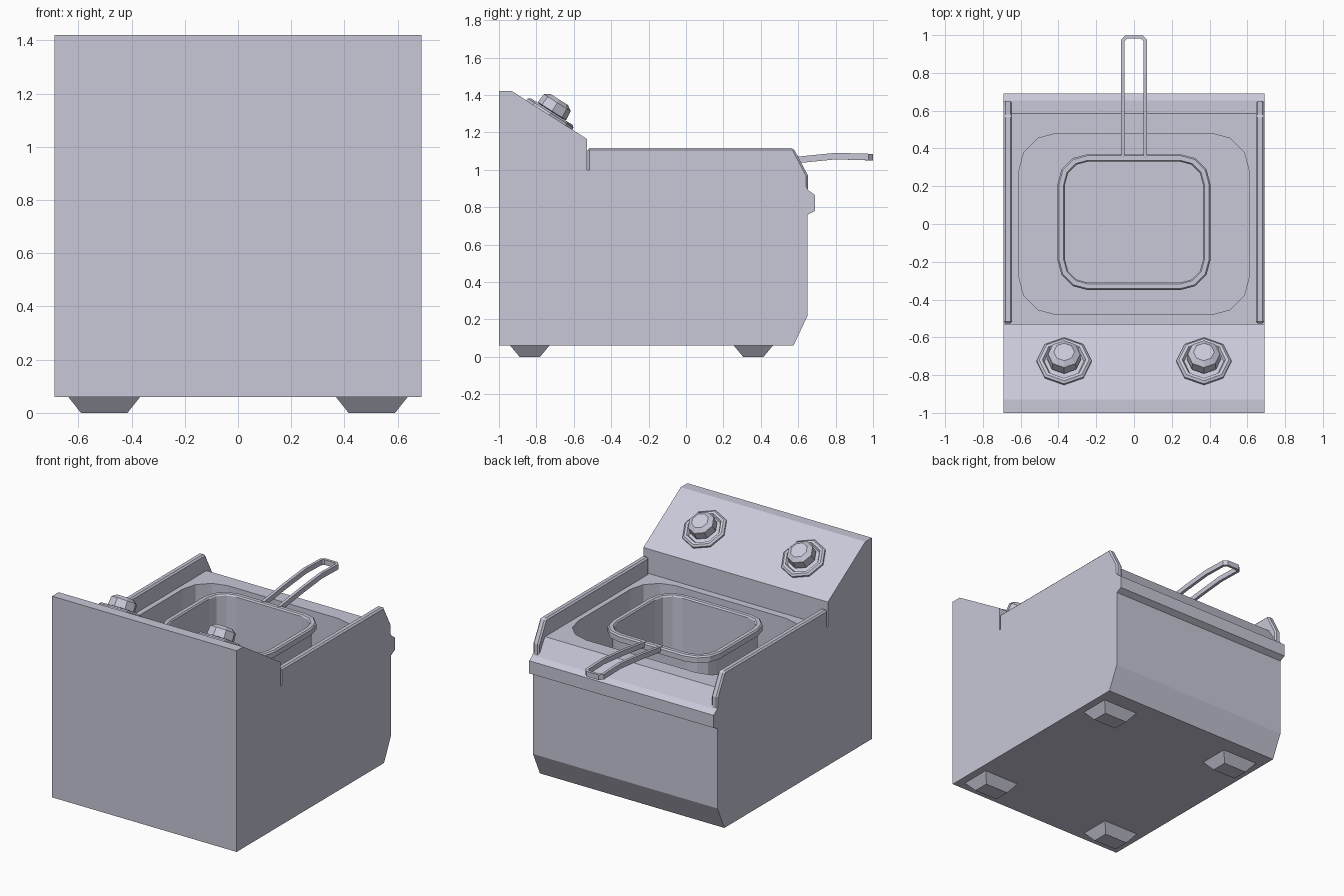
import bpy, bmesh
from math import sin, cos, pi, atan2
from mathutils import Matrix, Vector

cube = bpy.data.objects.get("Cube")
if cube:
    bpy.data.objects.remove(cube)

steel = bpy.data.materials.new("pale_steel")
steel.use_nodes = True
steel.diffuse_color = (0.58, 0.58, 0.69, 1)
steel.node_tree.nodes["Principled BSDF"].inputs["Base Color"].default_value = (0.58, 0.58, 0.69, 1)


def make(name, bm):
    bmesh.ops.recalc_face_normals(bm, faces=bm.faces)
    mesh = bpy.data.meshes.new(name)
    bm.to_mesh(mesh)
    bm.free()
    mesh.materials.append(steel)
    ob = bpy.data.objects.new(name, mesh)
    bpy.context.collection.objects.link(ob)
    return ob


def loft(name, loops, closed=False):
    """Join equal-length point loops, capping the ends unless closed."""
    bm = bmesh.new()
    rings = [[bm.verts.new(p) for p in loop] for loop in loops]
    n = len(rings[0])
    pairs = list(zip(rings, rings[1:]))
    if closed:
        pairs.append((rings[-1], rings[0]))
    for a, b in pairs:
        for i in range(n):
            j = (i + 1) % n
            bm.faces.new((a[i], a[j], b[j], b[i]))
    if not closed:
        bm.faces.new(rings[0])
        bm.faces.new(rings[-1])
    return make(name, bm)


def extrude_x(name, profile, x0, x1):
    return loft(name, [[(x, y, z) for y, z in profile] for x in (x0, x1)])


def rounded(hx, hy, r, z, cy=0.0, seg=3):
    """Rounded rectangle loop at height z."""
    pts = []
    for k, (sx, sy) in enumerate([(1, 1), (-1, 1), (-1, -1), (1, -1)]):
        for i in range(seg + 1):
            a = (k + i / seg) * pi / 2
            pts.append((sx * (hx - r) + r * cos(a), cy + sy * (hy - r) + r * sin(a), z))
    return pts


# Body with raised control housing and front lip
body = extrude_x("body", [
    (-1, .06), (-1, 1.42), (-.93, 1.42), (-.53, 1.165), (-.53, 1.0), (.585, 1.0),
    (.655, .89), (.69, .865), (.69, .78), (.65, .76), (.65, .22), (.575, .06)], -.69, .69)

# Oil well cut into the deck
cutter = loft("well_cutter", [rounded(.61, .48, .2, z) for z in (.45, 1.1)])
cutter.hide_render = True
cutter.hide_viewport = True
cut = body.modifiers.new("well", "BOOLEAN")
cut.operation = "DIFFERENCE"
cut.solver = "EXACT"
cut.object = cutter

# Side rails and feet
rail_profile = [(-.527, .87), (-.527, 1.115), (.575, 1.115), (.652, .97), (.652, .87)]
for side, s in (("left", 1), ("right", -1)):
    rail = extrude_x(side + "_rail", rail_profile, s * .645, s * .69)
    bevel = rail.modifiers.new("bevel", "BEVEL")
    bevel.width = .01
    bevel.segments = 1
    for end, y in (("front", -.835), ("back", .36)):
        loops = []
        for hx, hy, z in ((.0875, .055, 0), (.135, .105, .06)):
            loops.append([(s * .503 + a * hx, y + b * hy, z)
                          for a, b in ((1, 1), (-1, 1), (-1, -1), (1, -1))])
        loft(f"{end}_{side}_foot", loops)

# Basket with overhanging rim
loft("basket", [rounded(hx, hy, r, z, .01) for hx, hy, r, z in (
    (.375, .33, .13, .55), (.375, .33, .13, .99), (.405, .36, .16, .99),
    (.405, .36, .16, 1.025), (.397, .352, .152, 1.035), (.372, .327, .127, 1.035),
    (.365, .32, .12, 1.025), (.365, .32, .12, .57))])

# Looped basket handle: a flat bar swept along a bent U
half = [(.06, .35, 1.02), (.06, .6, 1.053), (.06, .8, 1.073), (.06, .972, 1.068), (.042, .99, 1.067)]
path = [Vector(p) for p in half] + [Vector((-x, y, z)) for x, y, z in reversed(half)]
loops = []
for i, p in enumerate(path):
    t1 = (p - path[max(i - 1, 0)]).normalized()
    t2 = (path[min(i + 1, len(path) - 1)] - p).normalized()
    side = (t1 + t2).cross(Vector((0, 0, 1))).normalized() * .01
    up = Vector((0, 0, .0175))
    loops.append([p + side + up, p - side + up, p - side - up, p + side - up])
loft("basket_handle", loops)

# Octagonal control knobs on the sloping panel
tilt = Matrix.Rotation(-atan2(.255, .4), 4, "X")


def lathe(name, profile, x):
    place = Matrix.Translation((x, -.73, 1.2925)) @ tilt
    loft(name, [[place @ Vector((r * cos(i * pi / 4), r * sin(i * pi / 4), h))
                 for i in range(8)] for r, h in profile])


for side, x in (("left", .37), ("right", -.37)):
    lathe(side + "_knob_base", [(.145, -.01), (.145, .012), (.132, .022), (.115, .022),
                                (.105, .006)], x)
    lathe(side + "_knob", [(.06, 0), (.06, .02), (.09, .025), (.085, .078), (.055, .098)], x)
